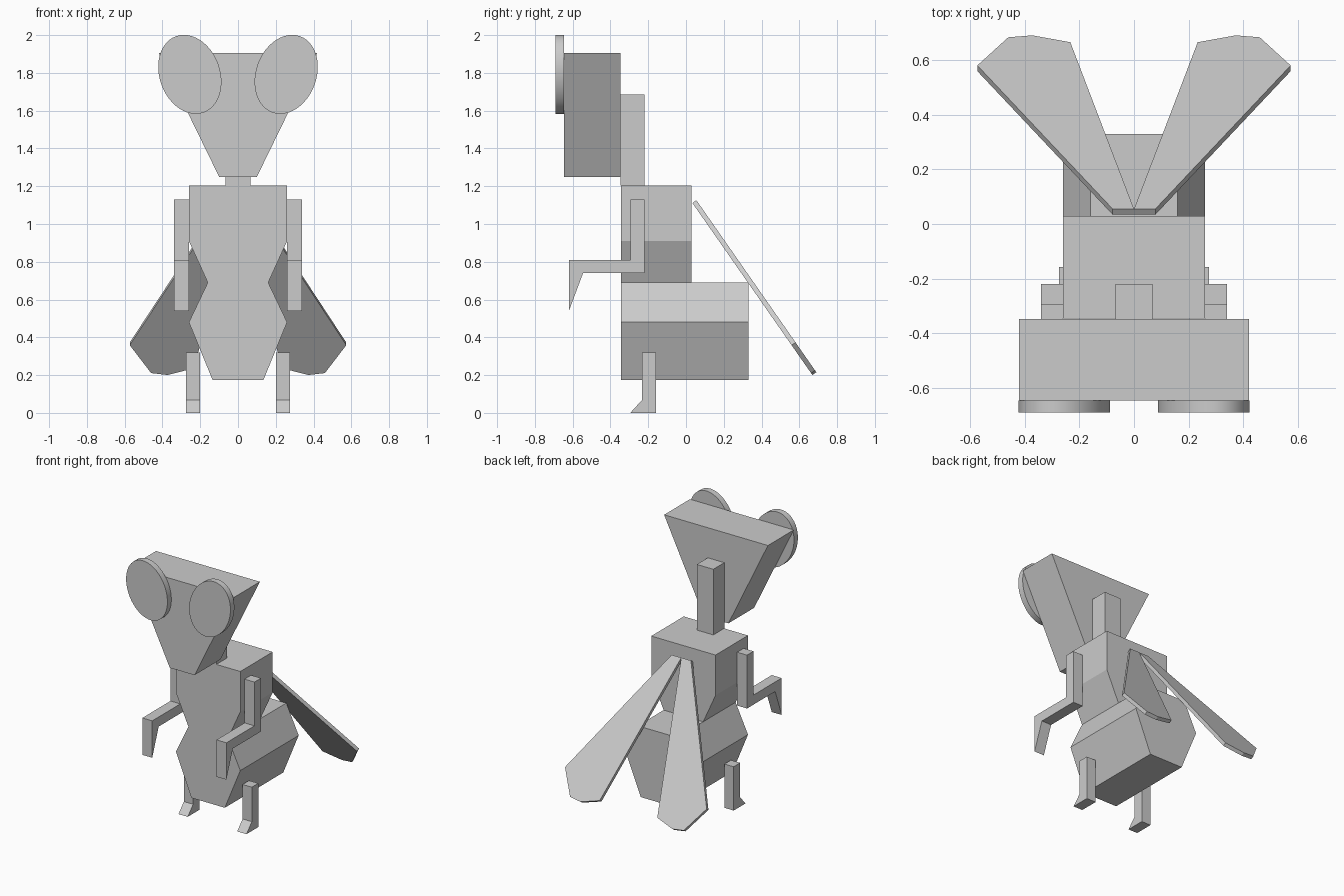
import bpy, bmesh, math
from mathutils import Matrix, Vector

cube = bpy.data.objects.get("Cube")
if cube:
    bpy.data.objects.remove(cube, do_unlink=True)

grey = bpy.data.materials.new("light grey")
grey.use_nodes = True
colour = (0.6, 0.6, 0.6, 1)
grey.diffuse_color = colour
grey.node_tree.nodes["Principled BSDF"].inputs["Base Color"].default_value = colour


def extrude(name, outline, offset):
    """Solid made by sweeping a flat outline along an offset vector."""
    bm = bmesh.new()
    face = bm.faces.new([bm.verts.new(p) for p in outline])
    swept = bmesh.ops.extrude_face_region(bm, geom=[face], use_keep_orig=True)
    moved = [g for g in swept["geom"] if isinstance(g, bmesh.types.BMVert)]
    bmesh.ops.translate(bm, vec=Vector(offset), verts=moved)
    bmesh.ops.recalc_face_normals(bm, faces=bm.faces[:])
    mesh = bpy.data.meshes.new(name)
    bm.to_mesh(mesh)
    bm.free()
    mesh.materials.append(grey)
    obj = bpy.data.objects.new(name, mesh)
    bpy.context.collection.objects.link(obj)
    return obj


def front_prism(name, half, y0, y1):
    """Symmetric front outline given as (half width, z), swept along y."""
    pts = [(x, y0, z) for x, z in half] + [(-x, y0, z) for x, z in reversed(half)]
    return extrude(name, pts, (0, y1 - y0, 0))


def side_limb(name, s, profile, x0, x1):
    """Side outline given as (y, z), swept along x."""
    return extrude(name, [(s * x0, y, z) for y, z in profile], (s * (x1 - x0), 0, 0))


# Body and head
front_prism("head", [(0.42, 1.905), (0.1, 1.25)], -0.645, -0.347)
front_prism("neck", [(0.067, 1.685), (0.067, 1.205)], -0.347, -0.22)
front_prism("thorax", [(0.26, 1.205), (0.26, 0.91), (0.16, 0.69)], -0.345, 0.03)
front_prism("abdomen", [(0.16, 0.69), (0.26, 0.48), (0.135, 0.175)], -0.345, 0.33)

arm = [(-0.22, 1.13), (-0.22, 0.74), (-0.545, 0.74), (-0.62, 0.54),
       (-0.62, 0.81), (-0.295, 0.81), (-0.295, 1.13)]
leg = [(-0.158, 0.32), (-0.158, 0), (-0.295, 0), (-0.233, 0.068), (-0.233, 0.32)]
wing = [(0, 0.055), (0.233, 0.665), (0.372, 0.69), (0.46, 0.683),
        (0.573, 0.58), (0.078, 0.055)]

for side, s in (("left", 1), ("right", -1)):
    side_limb(side + "_arm", s, arm, 0.26, 0.34)
    side_limb(side + "_leg", s, leg, 0.2, 0.275)
    # Wings slope down and back, spreading outward
    top = [(s * x, y, 1.13 - 1.434 * (y - 0.052)) for x, y in wing]
    extrude(side + "_wing", top, (0, -0.021, -0.0145))
    # Oval eye discs lean outward at the top
    turn = Matrix.Rotation(s * math.radians(20), 3, "Y")
    centre = Vector((s * 0.255, -0.69, 1.792))
    ring = [math.tau * i / 48 for i in range(48)]
    oval = [centre + turn @ Vector((0.16 * math.cos(a), 0, 0.215 * math.sin(a))) for a in ring]
    eye = extrude(side + "_eye", oval, (0, 0.045, 0))
    bpy.ops.object.select_all(action="DESELECT")
    eye.select_set(True)
    bpy.context.view_layer.objects.active = eye
    bpy.ops.object.shade_smooth_by_angle(angle=math.radians(30))
